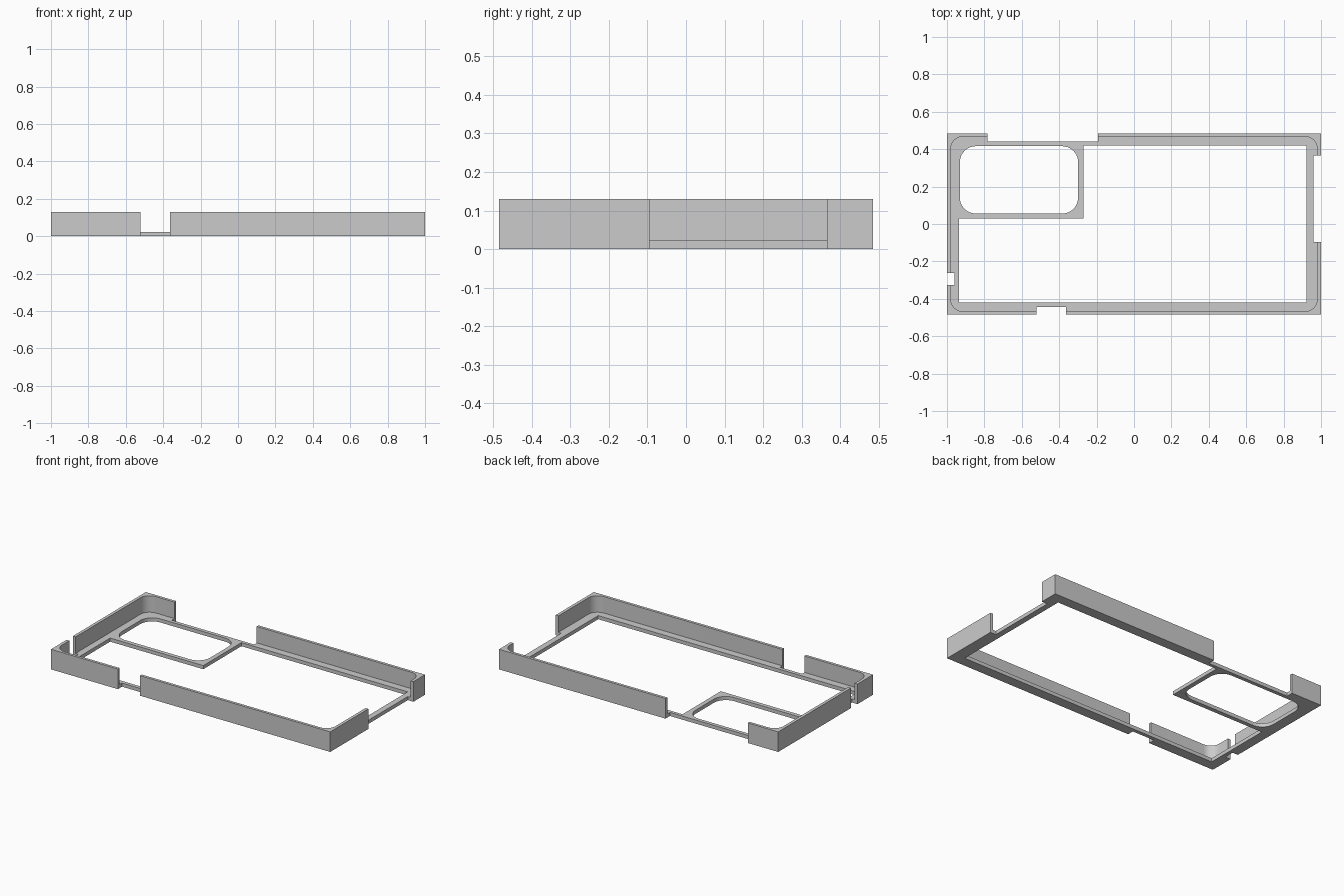
import bpy, bmesh, math

cube = bpy.data.objects.get("Cube")
if cube:
    bpy.data.objects.remove(cube, do_unlink=True)

HEIGHT, FLOOR = 0.13, 0.0235
HALF_X, HALF_Y = 1.0, 0.485

grey = bpy.data.materials.new("light grey")
grey.use_nodes = True
colour = (0.6, 0.6, 0.6, 1)
grey.diffuse_color = colour
grey.node_tree.nodes["Principled BSDF"].inputs["Base Color"].default_value = colour


def rectangle(x0, x1, y0, y1, radius=0, steps=10):
    """Counter-clockwise outline, with rounded corners if a radius is given."""
    if not radius:
        return [(x0, y0), (x1, y0), (x1, y1), (x0, y1)]
    centres = [(x1 - radius, y1 - radius), (x0 + radius, y1 - radius),
               (x0 + radius, y0 + radius), (x1 - radius, y0 + radius)]
    points = []
    for quarter, (cx, cy) in enumerate(centres):
        for i in range(steps + 1):
            a = (quarter + i / steps) * math.pi / 2
            points.append((cx + radius * math.cos(a), cy + radius * math.sin(a)))
    return points


def prism(name, outline, z0, z1):
    """Extrude an outline from z0 to z1."""
    bm = bmesh.new()
    base = bm.faces.new([bm.verts.new((x, y, z0)) for x, y in outline])
    top = bmesh.ops.extrude_face_region(bm, geom=[base])["geom"]
    bmesh.ops.translate(bm, vec=(0, 0, z1 - z0),
                        verts=[v for v in top if isinstance(v, bmesh.types.BMVert)])
    bmesh.ops.recalc_face_normals(bm, faces=bm.faces)
    mesh = bpy.data.meshes.new(name)
    bm.to_mesh(mesh)
    bm.free()
    mesh.materials.append(grey)
    obj = bpy.data.objects.new(name, mesh)
    bpy.context.collection.objects.link(obj)
    return obj


def carve(target, name, outline, z0=-0.1, z1=HEIGHT + 0.1):
    """Subtract a prism from the target and discard the cutter."""
    cutter = prism(name, outline, z0, z1)
    cutter.hide_render = True
    bpy.context.view_layer.objects.active = target
    mod = target.modifiers.new(name, 'BOOLEAN')
    mod.operation = 'DIFFERENCE'
    mod.solver = 'EXACT'
    mod.object = cutter
    bpy.ops.object.modifier_apply(modifier=name)
    bpy.data.objects.remove(cutter, do_unlink=True)


# Square-cornered outer block
case = prism("case_shell", rectangle(-HALF_X, HALF_X, -HALF_Y, HALF_Y), 0, HEIGHT)

# Rounded tray recess above the floor
carve(case, "tray_recess", rectangle(-0.98, 0.98, -0.467, 0.467, 0.065), FLOOR)

# Large floor opening, stepped around the corner window frame
carve(case, "floor_opening", [(-0.936, -0.419), (0.922, -0.419), (0.922, 0.419),
                              (-0.269, 0.419), (-0.269, 0.029), (-0.936, 0.029)])

# Rounded corner window
carve(case, "corner_window", rectangle(-0.931, -0.299, 0.056, 0.416, 0.085))

# Notches through the four side walls
carve(case, "front_notch", rectangle(-0.521, -0.363, -0.6, -0.443))
carve(case, "back_notch", rectangle(-0.782, -0.193, 0.44, 0.6))
carve(case, "left_notch", rectangle(0.96, 1.1, -0.095, 0.366))
carve(case, "right_notch", rectangle(-1.1, -0.961, -0.326, -0.261))

# Smooth the rounded corners, keep other edges sharp
bpy.ops.object.select_all(action='DESELECT')
case.select_set(True)
bpy.context.view_layer.objects.active = case
bpy.ops.object.shade_smooth_by_angle(angle=math.radians(30))
